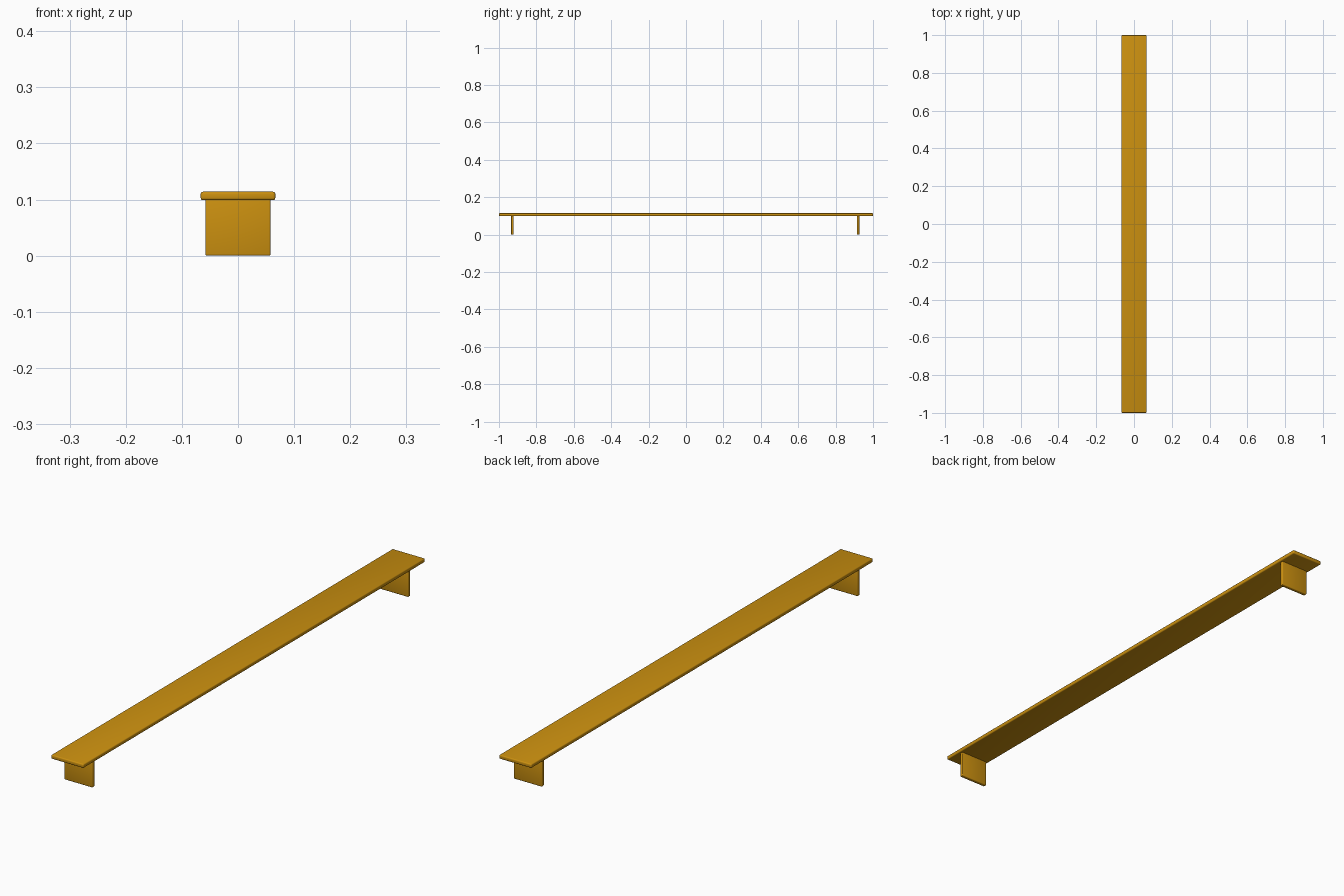
import bpy

cube = bpy.data.objects.get("Cube")
if cube:
    bpy.data.objects.remove(cube, do_unlink=True)

# Single warm wood colour
wood = bpy.data.materials.new("golden_wood")
wood.use_nodes = True
colour = (0.60, 0.28, 0.005, 1.0)
wood.diffuse_color = colour
wood.node_tree.nodes["Principled BSDF"].inputs["Base Color"].default_value = colour


def board(name, centre, size, bevel):
    """A box with softly rounded edges."""
    bpy.ops.mesh.primitive_cube_add(size=1, location=centre)
    obj = bpy.context.object
    obj.name = name
    obj.scale = size
    bpy.ops.object.transform_apply(location=False, rotation=False, scale=True)
    mod = obj.modifiers.new("rounded_edges", "BEVEL")
    mod.width = bevel
    mod.segments = 3
    bpy.ops.object.modifier_apply(modifier=mod.name)
    bpy.ops.object.shade_smooth_by_angle()
    obj.data.materials.append(wood)
    return obj


# Long shelf plank
top, underside = 0.114, 0.099
board("plank", (0, 0, (top + underside) / 2), (0.133, 2.0, top - underside), 0.004)

# Upright supports near both ends, let slightly into the plank
leg_height = underside + 0.003
for name, y in (("front_support", -0.928), ("back_support", 0.92)):
    board(name, (0, y, leg_height / 2), (0.116, 0.014, leg_height), 0.003)
